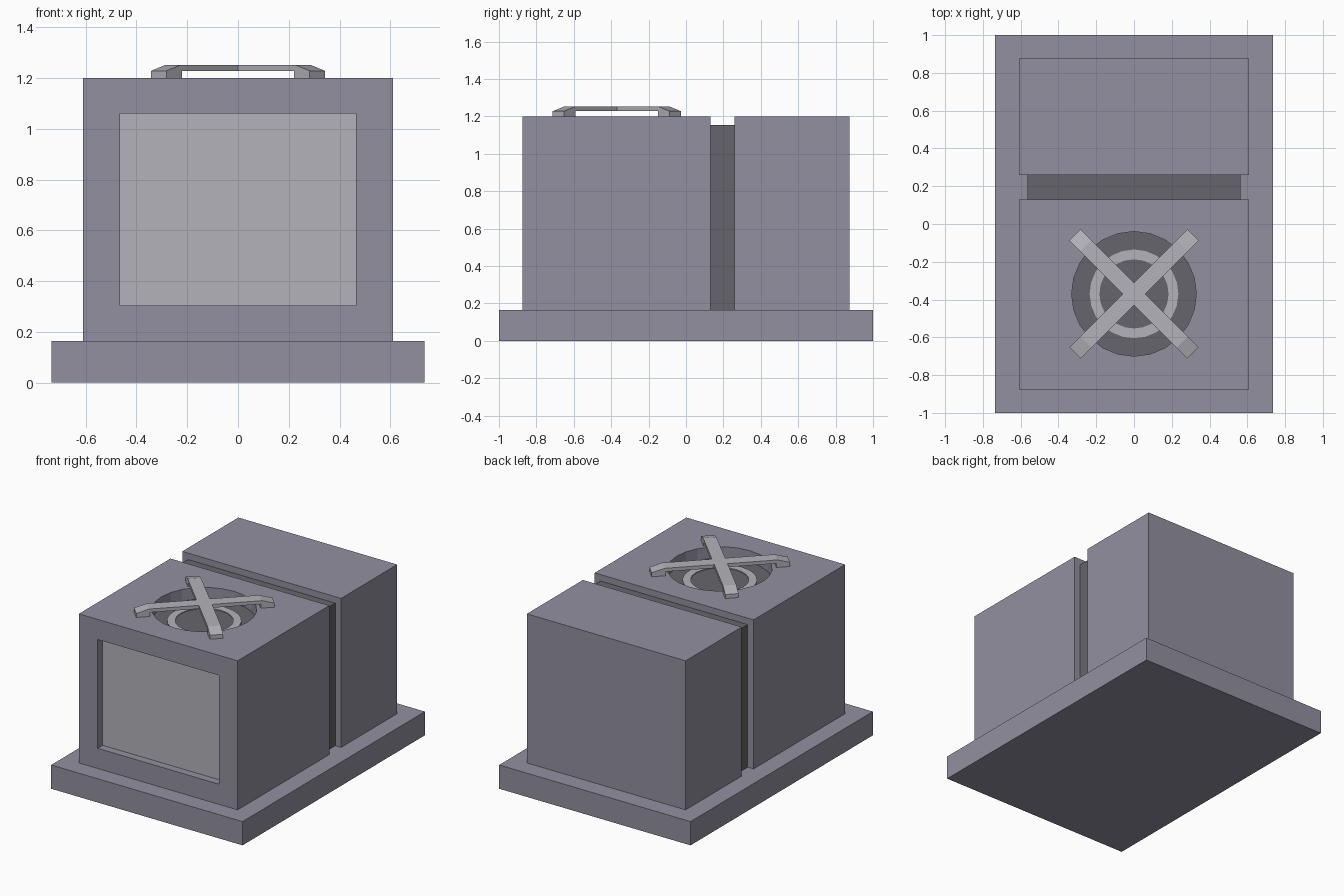
import bpy, bmesh
from math import cos, sin, pi, radians
from mathutils import Matrix

if "Cube" in bpy.data.objects:
    bpy.data.objects.remove(bpy.data.objects["Cube"])


def material(name, rgb):
    m = bpy.data.materials.new(name)
    m.diffuse_color = (*rgb, 1)
    m.use_nodes = True
    m.node_tree.nodes["Principled BSDF"].inputs["Base Color"].default_value = m.diffuse_color
    return m


CASE = material("case_grey", (0.29, 0.28, 0.35))
DARK = material("dark_grey", (0.13, 0.13, 0.15))
LIGHT = material("light_grey", (0.45, 0.45, 0.49))
FAN_Y, SIDES = -0.37, 24


def finish(name, bm, mat):
    bmesh.ops.recalc_face_normals(bm, faces=bm.faces)
    me = bpy.data.meshes.new(name)
    bm.to_mesh(me)
    bm.free()
    ob = bpy.data.objects.new(name, me)
    bpy.context.collection.objects.link(ob)
    if mat:
        me.materials.append(mat)
    return ob


def box(name, hx, y0, y1, z0, z1, mat=None):
    bm = bmesh.new()
    bmesh.ops.create_cube(bm, size=1, matrix=Matrix.Translation((0, (y0 + y1) / 2, (z0 + z1) / 2))
                          @ Matrix.Diagonal((2 * hx, y1 - y0, z1 - z0, 1)))
    return finish(name, bm, mat)


def disc(name, r, z0, z1, mat=None):
    bm = bmesh.new()
    bmesh.ops.create_cone(bm, cap_ends=True, segments=SIDES, radius1=r, radius2=r, depth=z1 - z0,
                          matrix=Matrix.Translation((0, FAN_Y, (z0 + z1) / 2)))
    return finish(name, bm, mat)


def ring(name, r0, r1, z0, z1, mat):
    bm = bmesh.new()
    loops = []
    for i in range(SIDES):
        a = 2 * pi * i / SIDES
        loops.append([bm.verts.new((r * sin(a), FAN_Y + r * cos(a), z))
                      for r, z in ((r0, z0), (r1, z0), (r1, z1), (r0, z1))])
    for i in range(SIDES):
        p, q = loops[i - 1], loops[i]
        for k in range(4):
            bm.faces.new((p[k - 1], p[k], q[k], q[k - 1]))
    return finish(name, bm, mat)


def cut(target, cutter):
    mod = target.modifiers.new("cut", 'BOOLEAN')
    mod.operation, mod.solver, mod.object = 'DIFFERENCE', 'EXACT', cutter
    bpy.context.view_layer.objects.active = target
    bpy.ops.object.modifier_apply(modifier=mod.name)
    bpy.data.objects.remove(cutter)


def grille_bar(name, angle):
    # side profile of a bar with a foot at each end, extruded to its width
    half = [(0.354, 1.2), (0.442, 1.2), (0.442, 1.228), (0.36, 1.252)]
    prof = [(0.354, 1.228)] + half
    prof += [(-x, z) for x, z in reversed(prof)]
    bm = bmesh.new()
    face = bm.faces.new([bm.verts.new((x, -0.0425, z)) for x, z in prof])
    ext = bmesh.ops.extrude_face_region(bm, geom=[face])
    bmesh.ops.translate(bm, vec=(0, 0.085, 0),
                        verts=[v for v in ext["geom"] if isinstance(v, bmesh.types.BMVert)])
    bm.transform(Matrix.Translation((0, FAN_Y, 0)) @ Matrix.Rotation(radians(angle), 4, 'Z'))
    return finish(name, bm, LIGHT)


# Base slab and the two housings joined by a darker core
box("base", 0.735, -1, 1, 0, 0.165, CASE)
front = box("front_housing", 0.61, -0.875, 0.13, 0.165, 1.2, CASE)
box("rear_housing", 0.61, 0.26, 0.875, 0.165, 1.2, CASE)
box("middle_core", 0.565, 0.13, 0.26, 0.165, 1.155, DARK)

# Front recess with its panel
cut(front, box("recess_cutter", 0.465, -0.95, -0.80, 0.305, 1.06))
box("front_panel", 0.465, -0.82, -0.80, 0.305, 1.06, LIGHT)

# Round well on top with floor and ring
cut(front, disc("well_cutter", 0.33, 1.10, 1.3))
disc("well_floor", 0.33, 1.10, 1.12, DARK)
ring("well_ring", 0.183, 0.235, 1.12, 1.125, LIGHT)

# Crossed bars over the well
for label, angle in (("a", 45), ("b", -45)):
    grille_bar("grille_bar_" + label, angle)
